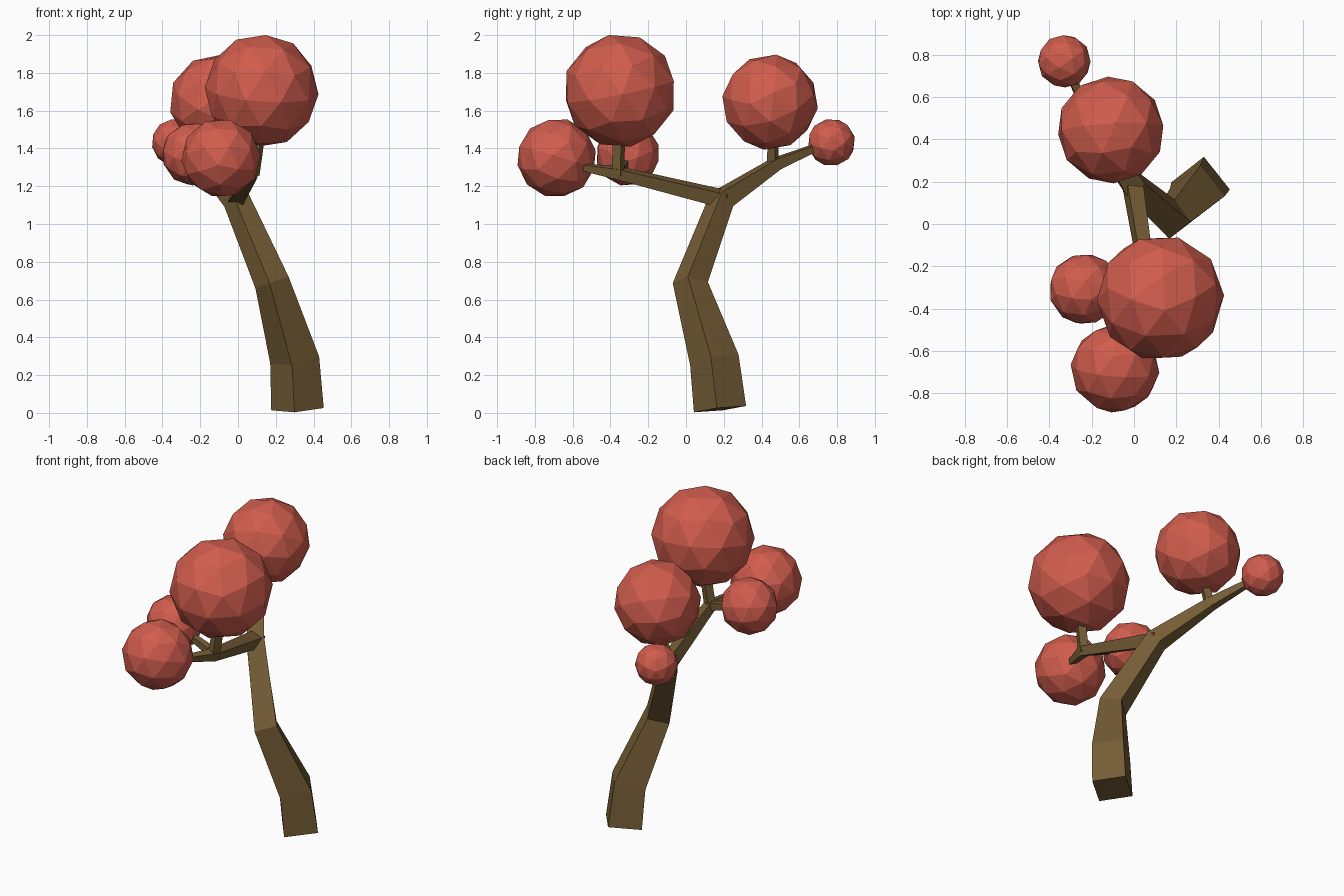
import bpy, bmesh, math
from mathutils import Vector, Matrix

if "Cube" in bpy.data.objects:
    bpy.data.objects.remove(bpy.data.objects["Cube"])


def material(name, rgb):
    m = bpy.data.materials.new(name)
    m.diffuse_color = (*rgb, 1)
    m.use_nodes = True
    m.node_tree.nodes["Principled BSDF"].inputs["Base Color"].default_value = m.diffuse_color
    return m


bark = material("bark", (0.18, 0.11, 0.036))
leaf = material("leaf", (0.64, 0.11, 0.075))


def finish(bm, name, mat):
    bmesh.ops.recalc_face_normals(bm, faces=bm.faces)
    me = bpy.data.meshes.new(name)
    bm.to_mesh(me)
    bm.free()
    me.materials.append(mat)
    ob = bpy.data.objects.new(name, me)
    bpy.context.collection.objects.link(ob)
    return ob


def limb(name, path, ref, roll=0):
    """Four-sided tapering tube; path holds (x, y, z, half diagonal)."""
    bm = bmesh.new()
    pts = [Vector(p[:3]) for p in path]
    u, rings = Vector(ref), []
    for i, p in enumerate(pts):
        t = Vector()
        if i > 0:
            t += (p - pts[i - 1]).normalized()
        if i < len(pts) - 1:
            t += (pts[i + 1] - p).normalized()
        t.normalize()
        u = (u - t * u.dot(t)).normalized()
        v = t.cross(u)
        ring = []
        for k in range(4):
            a = math.radians(roll + 90 * k)
            ring.append(bm.verts.new(p + (u * math.cos(a) + v * math.sin(a)) * path[i][3]))
        rings.append(ring)
    for a, b in zip(rings, rings[1:]):
        for k in range(4):
            bm.faces.new((a[k], a[(k + 1) % 4], b[(k + 1) % 4], b[k]))
    bm.faces.new(rings[0])
    bm.faces.new(rings[-1])
    return finish(bm, name, bark)


# Trunk sweeping up into the rear branch
limb("trunk", [(0.315, 0.18, 0.02, 0.14), (0.30, 0.15, 0.28, 0.132),
               (0.18, 0.023, 0.69, 0.094), (-0.01, 0.19, 1.13, 0.073),
               (-0.19, 0.48, 1.32, 0.042), (-0.30, 0.70, 1.41, 0.024)],
     (0.13, -0.015, 0))

# Front branch and the twigs that carry the leaf balls
limb("front_branch", [(-0.01, 0.21, 1.13, 0.056), (0.08, -0.36, 1.27, 0.04),
                      (0.02, -0.54, 1.30, 0.024)], (0, 0, 1), 25)
limb("top_twig", [(0.08, -0.36, 1.26, 0.036), (0.11, -0.355, 1.46, 0.034)], (1, 0, 0), 20)
limb("side_twig", [(0.08, -0.35, 1.27, 0.034), (-0.12, -0.32, 1.33, 0.024)], (0, 0, 1), 45)
limb("rear_twig", [(-0.19, 0.46, 1.31, 0.034), (-0.15, 0.46, 1.44, 0.03)], (1, 0, 0), 20)

# Faceted leaf balls: centre, radius, turn
balls = [
    ("leaf_ball_top", (0.125, -0.35, 1.705), 0.302, 20),
    ("leaf_ball_rear", (-0.11, 0.445, 1.645), 0.255, 50),
    ("leaf_ball_rear_small", (-0.33, 0.77, 1.432), 0.127, 80),
    ("leaf_ball_front", (-0.09, -0.685, 1.35), 0.211, 110),
    ("leaf_ball_side", (-0.235, -0.308, 1.37), 0.17, 35),
]
for name, c, r, turn in balls:
    bm = bmesh.new()
    rot = Matrix.Rotation(math.radians(turn), 4, 'Z') @ Matrix.Rotation(math.radians(turn * 0.6), 4, 'X')
    bmesh.ops.create_icosphere(bm, subdivisions=2, radius=r,
                               matrix=Matrix.Translation(c) @ rot)
    finish(bm, name, leaf)
